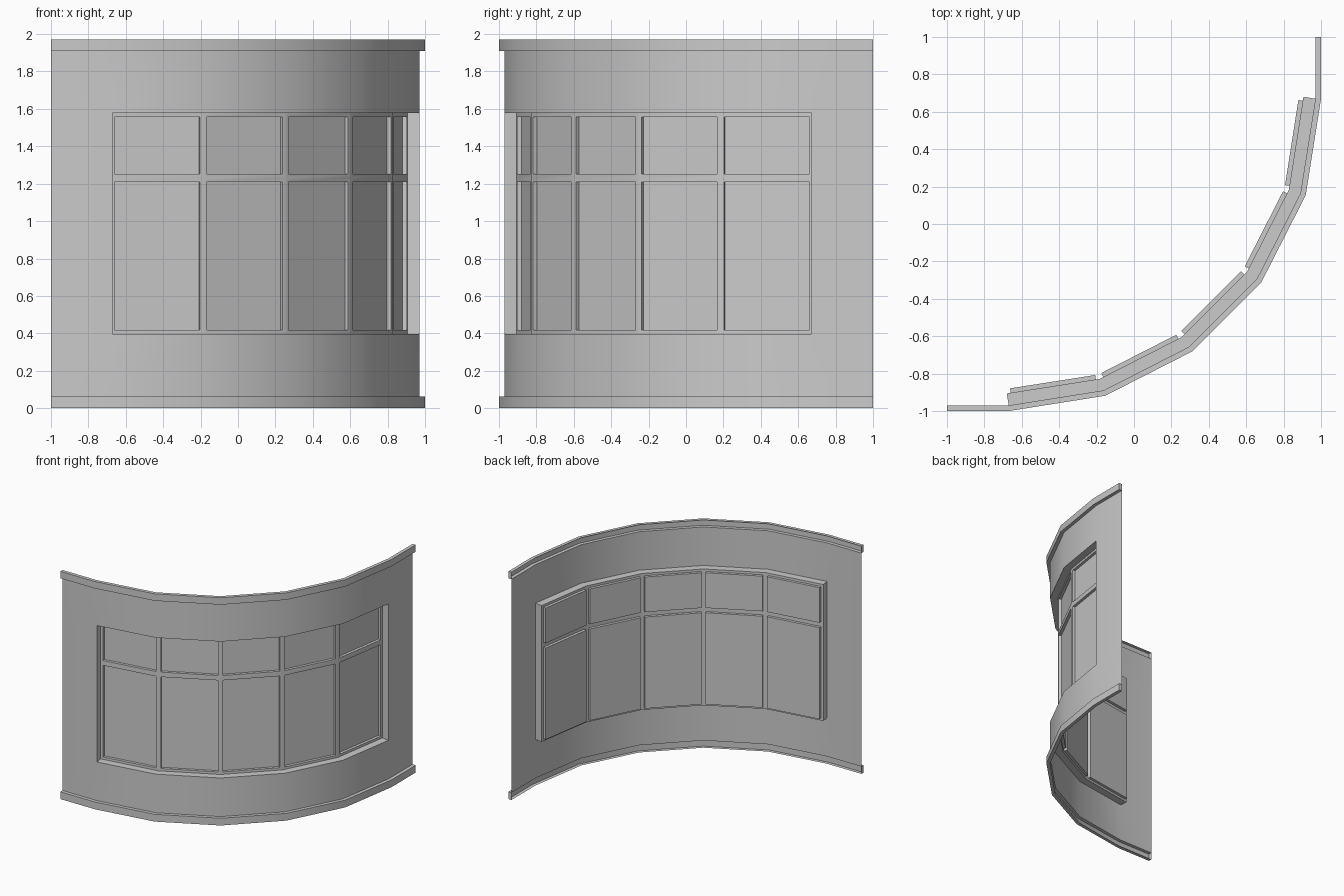
import bpy, bmesh, math
from mathutils import Vector

if "Cube" in bpy.data.objects:
    bpy.data.objects.remove(bpy.data.objects["Cube"])

R, C = 1.67, Vector((-0.67, 0.67))   # outer radius and centre of the bend
STEPS = 5
T = 0.03                              # trim projection beyond the wall sheet
Z = [0.063, 0.397, 1.577, 1.91]       # wall bottom, sill, head, wall top
TOP, MID = 1.97, 1.231
JAMB, PANE, BORDER = 0.065, 0.024, 0.021


def path(off):
    """Plan line: straight end, five-sided quarter bend, straight end."""
    arc = [C + (R - off) * Vector((math.sin(a), -math.cos(a)))
           for a in (math.radians(90) * i / STEPS for i in range(STEPS + 1))]
    return [Vector((-1, -1 + off))] + arc + [Vector((1 - off, 1))]


def p3(p, z):
    return Vector((p.x, p.y, z))


def make(name, faces):
    bm = bmesh.new()
    for f in faces:
        bm.faces.new([bm.verts.new(v) for v in f])
    bmesh.ops.remove_doubles(bm, verts=bm.verts, dist=0.0005)
    me = bpy.data.meshes.new(name)
    bm.to_mesh(me)
    bm.free()
    ob = bpy.data.objects.new(name, me)
    bpy.context.collection.objects.link(ob)
    bpy.ops.object.select_all(action='DESELECT')
    ob.select_set(True)
    bpy.context.view_layer.objects.active = ob
    bpy.ops.object.shade_smooth_by_angle(angle=math.radians(30))
    return ob


def bridge(a, b):
    n = len(a)
    return [(a[i], a[(i + 1) % n], b[(i + 1) % n], b[i]) for i in range(n)]


def quad(a, b, z0, z1):
    return [p3(a, z0), p3(b, z0), p3(b, z1), p3(a, z1)]


# Curved wall sheet with the window opening left out
wall = path(T)
faces = []
for i in range(len(wall) - 1):
    for k in range(3):
        if not (k == 1 and 1 <= i <= STEPS):
            faces.append(quad(wall[i], wall[i + 1], Z[k], Z[k + 1]))
make("curved_wall", faces)

# Window: jambs going inwards, then frame face with recessed panes
outer = wall[1:-1]
inner = path(T + JAMB)[1:-1]
for end, nxt in ((0, 1), (-1, -2)):
    d = (outer[nxt] - outer[end]).normalized()
    n = Vector((-d.y, d.x)) if end == 0 else Vector((d.y, -d.x))
    inner[end] = outer[end] + n * JAMB


def outline(pts):
    return [p3(p, Z[1]) for p in pts] + [p3(p, Z[2]) for p in reversed(pts)]


make("window_jamb", bridge(outline(outer), outline(inner)))

frame, panes = [], []
for a, b in zip(inner, inner[1:]):
    d = (b - a).normalized()
    push = Vector((-d.y, d.x, 0)) * PANE
    for z0, z1 in ((Z[1], MID), (MID, Z[2])):
        inset = quad(a + d * BORDER, b - d * BORDER, z0 + BORDER, z1 - BORDER)
        back = [v + push for v in inset]
        frame += bridge(quad(a, b, z0, z1), inset) + bridge(inset, back)
        panes.append(back)
make("window_frame", frame)
make("window_panes", panes)


# Trim bands along the floor and the top, open towards the wall
def trim(name, z0, z1):
    out = path(0)
    prof = [[p3(p, z0) for p in wall], [p3(p, z0) for p in out],
            [p3(p, z1) for p in out], [p3(p, z1) for p in wall]]
    f = [(lo[i], lo[i + 1], hi[i + 1], hi[i])
         for lo, hi in zip(prof, prof[1:]) for i in range(len(out) - 1)]
    f.append([row[0] for row in prof])
    f.append([row[-1] for row in reversed(prof)])
    make(name, f)


trim("base_trim", 0, Z[0])
trim("top_trim", Z[3], TOP)
